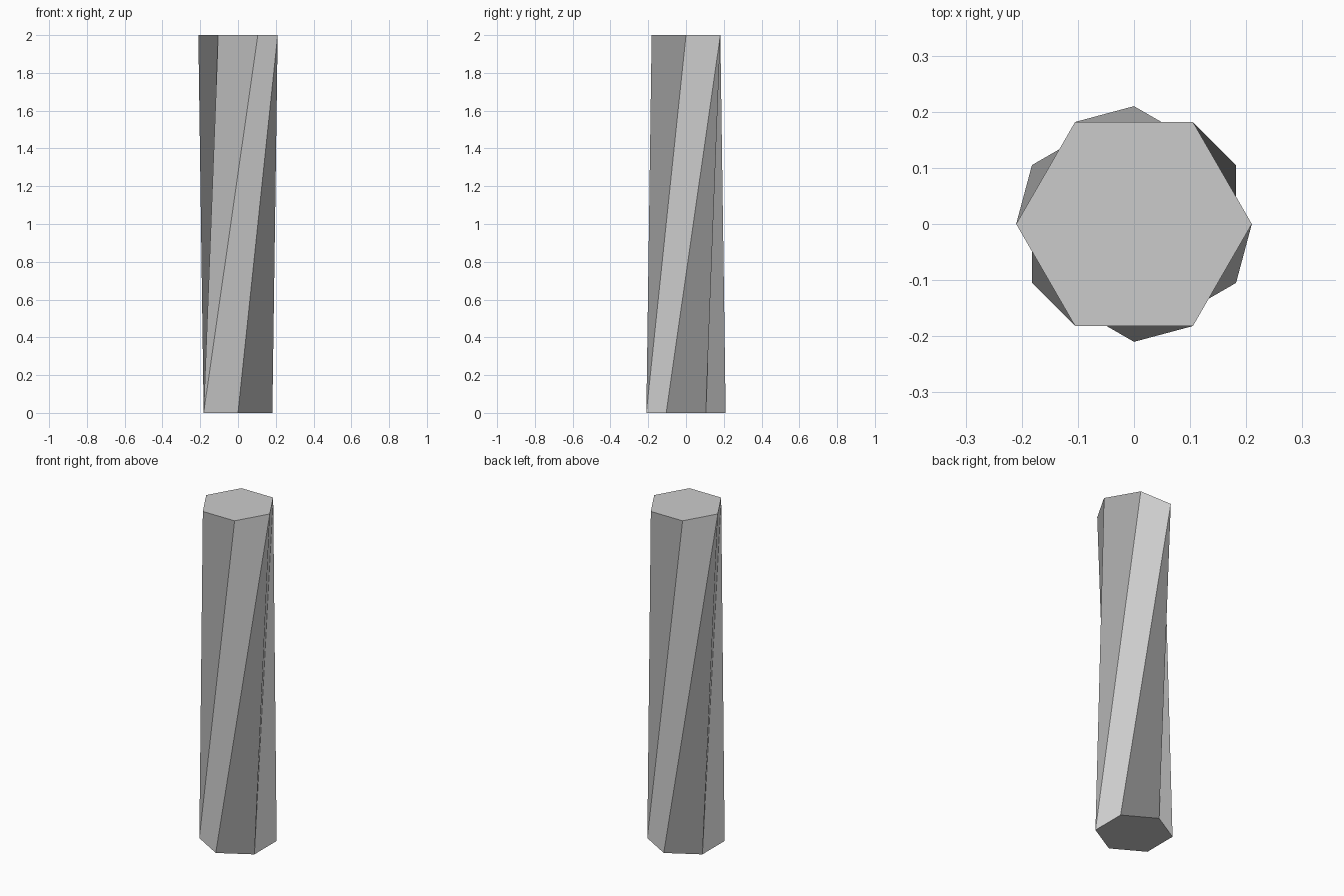
import bpy, bmesh
from math import cos, sin, radians

if "Cube" in bpy.data.objects:
    bpy.data.objects.remove(bpy.data.objects["Cube"])

SIDES, RADIUS, HEIGHT = 6, 0.21, 2.0
TWIST = 90  # degrees between bottom and top


def ring(bm, z, start):
    angles = [radians(start + i * 360 / SIDES) for i in range(SIDES)]
    return [bm.verts.new((RADIUS * cos(a), RADIUS * sin(a), z)) for a in angles]


# Twisted hexagonal column
bm = bmesh.new()
bottom = ring(bm, 0, 30)
top = ring(bm, HEIGHT, 30 + TWIST)

# End caps
bm.faces.new(bottom[::-1])
bm.faces.new(top)

# Twisted sides; this corner order makes each quad fold along its short diagonal
for i in range(SIDES):
    j = (i + 1) % SIDES
    bm.faces.new((bottom[i], bottom[j], top[j], top[i]))

mesh = bpy.data.meshes.new("twisted_column")
bm.to_mesh(mesh)
bm.free()
column = bpy.data.objects.new("twisted_column", mesh)
bpy.context.collection.objects.link(column)
